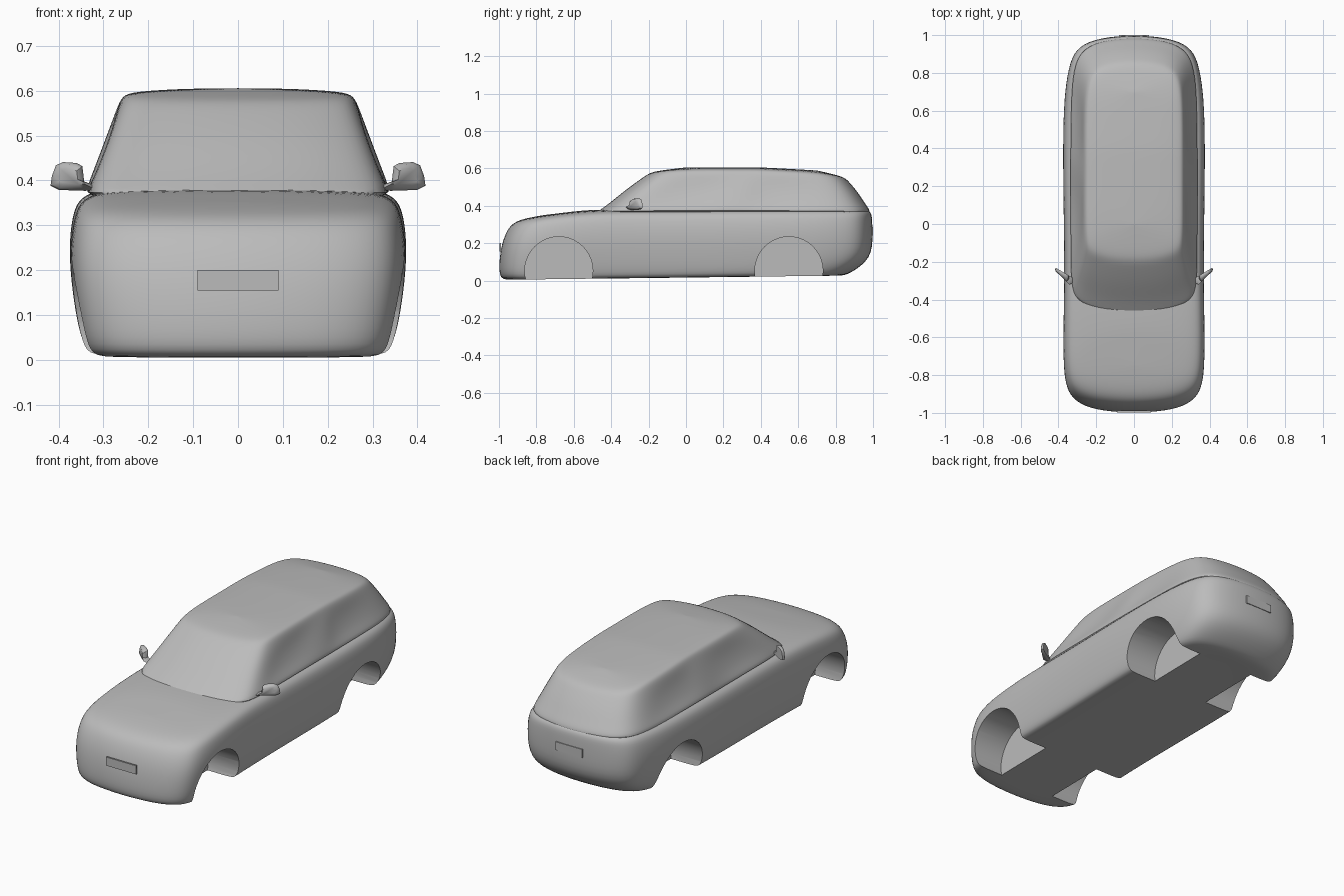
import bpy, bmesh, math
from mathutils import Vector

if "Cube" in bpy.data.objects:
    bpy.data.objects.remove(bpy.data.objects["Cube"])

paint = bpy.data.materials.new("grey_paint")
paint.use_nodes = True
paint.diffuse_color = (0.5, 0.5, 0.5, 1)
paint.node_tree.nodes["Principled BSDF"].inputs["Base Color"].default_value = (0.5, 0.5, 0.5, 1)


def interp(profile, y):
    for (a, za), (b, zb) in zip(profile, profile[1:]):
        if y <= b:
            return za + (zb - za) * max(0, (y - a) / (b - a))
    return profile[-1][1]


def make_object(name, bm):
    bmesh.ops.recalc_face_normals(bm, faces=bm.faces)
    mesh = bpy.data.meshes.new(name)
    bm.to_mesh(mesh)
    bm.free()
    mesh.materials.append(paint)
    obj = bpy.data.objects.new(name, mesh)
    bpy.context.collection.objects.link(obj)
    return obj


def apply_all(obj, angle=35):
    bpy.ops.object.select_all(action='DESELECT')
    obj.select_set(True)
    bpy.context.view_layer.objects.active = obj
    for mod in list(obj.modifiers):
        bpy.ops.object.modifier_apply(modifier=mod.name)
    bpy.ops.object.shade_smooth_by_angle(angle=math.radians(angle))


def loft(name, outline, rings, height, dent=None):
    """Stack plan outlines (t, front, back, half width, lift), capping both ends with strips."""
    bm = bmesh.new()
    y0, y1 = outline[0][1], outline[-1][1]
    wide = max(p[0] for p in outline)
    n, loops = len(outline), []
    full = outline + [(-x, y) for x, y in outline[-2:0:-1]]
    for t, front, back, half, lift in rings:
        loop = []
        for x, y in full:
            yy = front + (back - front) * (y - y0) / (y1 - y0)
            xx = x / wide * half
            if dent and abs(x) > 0.8 * wide:
                xx -= math.copysign(dent(t, yy), x)
            loop.append(bm.verts.new((xx, yy, height(t, yy) + lift)))
        loops.append(loop)
    count = len(full)
    for a, b in zip(loops, loops[1:]):
        for i in range(count):
            j = (i + 1) % count
            bm.faces.new((a[i], a[j], b[j], b[i]))
    for loop in (loops[0], loops[-1]):
        for i in range(n - 1):
            quad = [loop[i], loop[i + 1], loop[-i - 1], loop[-i]]
            bm.faces.new(list(dict.fromkeys(quad)))
    obj = make_object(name, bm)
    sub = obj.modifiers.new("smooth", 'SUBSURF')
    sub.levels = sub.render_levels = 2
    return obj


# Lower body with bonnet
body_plan = [(0, -1), (0.15, -0.99), (0.25, -0.97), (0.325, -0.93), (0.36, -0.86), (0.37, -0.72),
             (0.367, -0.5), (0.364, -0.3), (0.366, 0), (0.37, 0.25), (0.37, 0.5), (0.362, 0.7),
             (0.335, 0.86), (0.29, 0.94), (0.18, 0.985), (0, 1)]
deck = [(-0.92, 0.325), (-0.5, 0.375), (-0.3, 0.375), (1, 0.383)]


def body_height(t, y):
    low = 0.003 + 0.0125 * (y + 1)
    return low + (interp(deck, y) - low) * t


body_rings = [(0, -0.85, 0.75, 0.17, 0.002), (0, -0.96, 0.84, 0.32, 0), (0.03, -0.998, 0.88, 0.346, 0),
              (0.25, -1.004, 0.998, 0.364, 0), (0.6, -0.99, 1.003, 0.379, 0),
              (0.85, -0.957, 1, 0.37, 0), (0.96, -0.922, 0.995, 0.352, 0),
              (1, -0.86, 0.96, 0.3, 0.002), (1, -0.75, 0.85, 0.13, 0.007)]
body = loft("lower_body", body_plan, body_rings, body_height)

# Wheel arch pockets
cutters = []
for y in (-0.68, 0.55):
    for side in (-1, 1):
        bpy.ops.mesh.primitive_cylinder_add(vertices=40, radius=0.182, depth=0.3,
                                            location=(side * 0.32, y, 0.053),
                                            rotation=(0, math.pi / 2, 0))
        cutter = bpy.context.object
        cutter.name = "arch_cutter"
        cutter.hide_render = True
        cutters.append(cutter)
        cut = body.modifiers.new("arch", 'BOOLEAN')
        cut.operation = 'DIFFERENCE'
        cut.solver = 'EXACT'
        cut.object = cutter
apply_all(body)
for cutter in cutters:
    bpy.data.objects.remove(cutter)

# Cabin with raked screen, roof and tailgate
cabin_plan = [(0, -0.47), (0.15, -0.46), (0.26, -0.43), (0.325, -0.39), (0.342, -0.3), (0.345, -0.15),
              (0.345, 0.05), (0.345, 0.2), (0.345, 0.3), (0.345, 0.4), (0.343, 0.6), (0.335, 0.78),
              (0.3, 0.91), (0.19, 0.965), (0, 0.985)]
roof = [(-0.2, 0.583), (0, 0.596), (0.4, 0.596), (0.7, 0.58), (0.87, 0.553)]


def cabin_height(t, y):
    return 0.35 + (interp(roof, y) - 0.35) * t


def window_dent(t, y):
    # Shallow hollows for the side glass, split by a pillar
    if not 0.2 < t < 0.85:
        return 0
    return 0.012 if -0.15 < y < 0.22 or 0.38 < y < 0.7 else 0


cabin_rings = [(0, -0.5, 0.99, 0.34, 0), (0.13, -0.46, 0.99, 0.338, 0), (0.3, -0.405, 0.965, 0.322, 0),
               (0.6, -0.32, 0.925, 0.294, 0), (0.86, -0.235, 0.88, 0.27, 0), (0.97, -0.195, 0.855, 0.258, 0),
               (1, -0.15, 0.81, 0.235, 0.002), (1, 0, 0.7, 0.11, 0.01)]
cabin = loft("cabin", cabin_plan, cabin_rings, cabin_height, window_dent)
apply_all(cabin, 50)

# Door mirrors
mirror_shape = [(0.315, 0.379), (0.34, 0.377), (0.4, 0.379), (0.418, 0.388), (0.415, 0.41), (0.406, 0.434),
                (0.39, 0.441), (0.36, 0.439), (0.347, 0.432), (0.343, 0.398), (0.325, 0.391)]
for name, side in (("left_mirror", 1), ("right_mirror", -1)):
    bm = bmesh.new()
    layers = []
    for depth, size in ((-0.022, 0.55), (-0.013, 0.88), (0, 1), (0.01, 0.93)):
        layers.append([bm.verts.new((side * (0.375 + (x - 0.375) * size),
                                     -0.265 + depth + 0.55 * (x - 0.375),
                                     0.408 + (z - 0.408) * size)) for x, z in mirror_shape])
    k = len(mirror_shape)
    for a, b in zip(layers, layers[1:]):
        for i in range(k):
            bm.faces.new((a[i], a[(i + 1) % k], b[(i + 1) % k], b[i]))
    bm.faces.new(layers[0])
    bm.faces.new(layers[-1])
    apply_all(make_object(name, bm), 50)

# Number plates
for name, y, z, width, tall in (("front_plate", -0.993, 0.178, 0.18, 0.046),
                                ("rear_plate", 0.995, 0.265, 0.16, 0.045)):
    bm = bmesh.new()
    bmesh.ops.create_cube(bm, size=1)
    bmesh.ops.scale(bm, vec=Vector((width, 0.009, tall)), verts=bm.verts)
    bmesh.ops.translate(bm, vec=Vector((0, y, z)), verts=bm.verts)
    make_object(name, bm)
